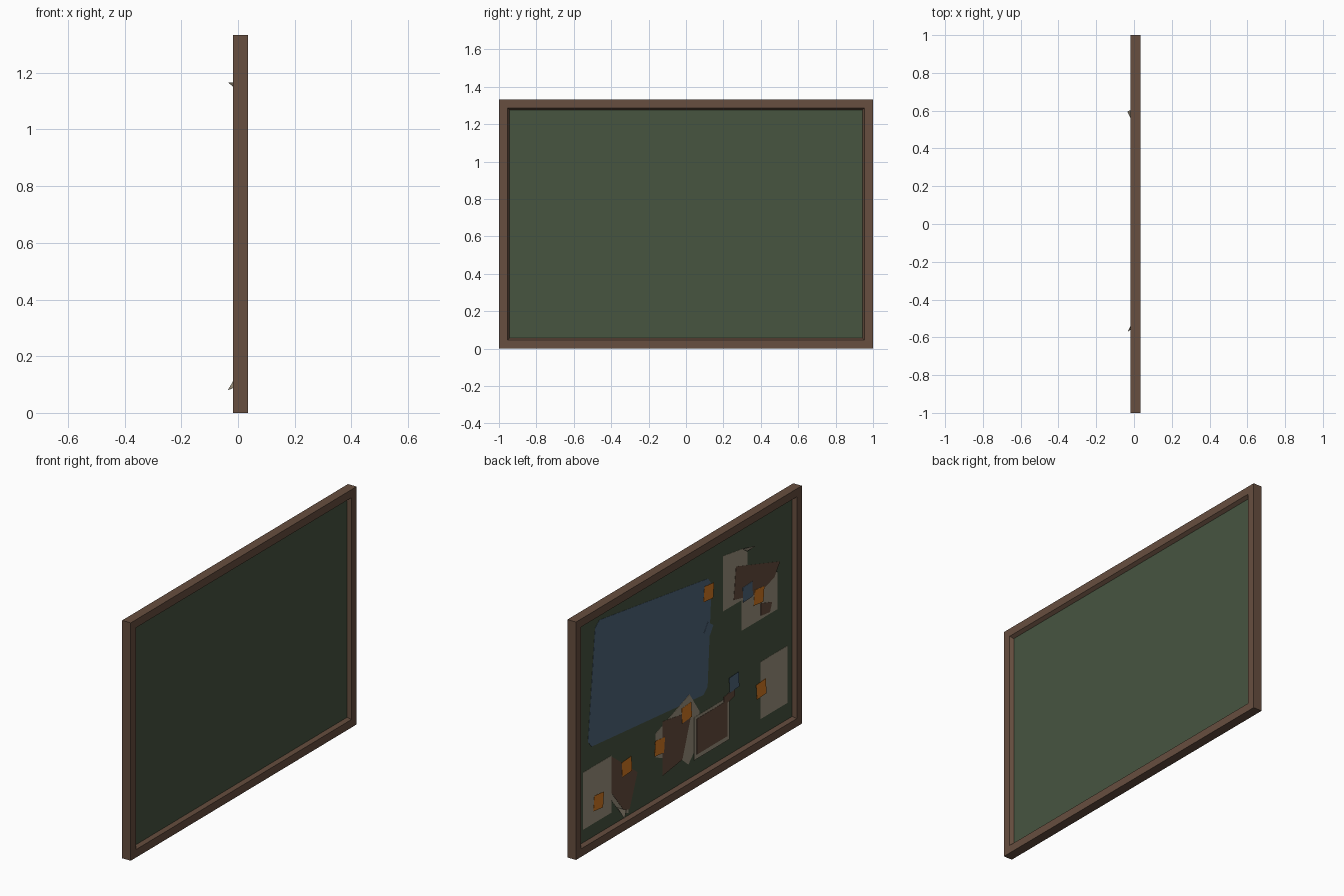
import bpy, bmesh, math

if "Cube" in bpy.data.objects:
    bpy.data.objects.remove(bpy.data.objects["Cube"])


def material(name, rgb):
    m = bpy.data.materials.new(name)
    m.diffuse_color = (*rgb, 1)
    m.use_nodes = True
    m.node_tree.nodes["Principled BSDF"].inputs["Base Color"].default_value = m.diffuse_color
    return m


BROWN = material("brown_wood", (0.135, 0.077, 0.05))
GREEN = material("board_green", (0.063, 0.09, 0.051))
TAN = material("tan_paper", (0.35, 0.30, 0.22))
BLUE = material("blue_paper", (0.08, 0.137, 0.207))
ORANGE = material("orange_note", (0.67, 0.20, 0.017))

H = 1.333           # board height
FACE = 0.002        # x of the pinned side of the panel


def finish(bm, name, mat):
    bmesh.ops.recalc_face_normals(bm, faces=bm.faces)
    me = bpy.data.meshes.new(name)
    bm.to_mesh(me)
    bm.free()
    me.materials.append(mat)
    ob = bpy.data.objects.new(name, me)
    bpy.context.collection.objects.link(ob)
    return ob


def sheet(name, mat, pts, layer):
    """Thin plate on the pinned side; points are (y, z) or (y, z, lift)."""
    x = FACE - 0.0015 * layer
    bm = bmesh.new()
    rows = []
    for dx in (0, 0.0012):
        rows.append([bm.verts.new((x + dx - (p[2] if len(p) > 2 else 0), p[0], p[1]))
                     for p in pts])
    a, b = rows
    bm.faces.new(a)
    bm.faces.new(b[::-1])
    for i in range(len(a)):
        j = (i + 1) % len(a)
        bm.faces.new((a[i], b[i], b[j], a[j]))
    return finish(bm, name, mat)


def rect(y0, y1, z0, z1):
    return [(y0, z0), (y1, z0), (y1, z1), (y0, z1)]


def note(name, mat, y, z, size=0.085, turn=5, layer=5):
    r = size / math.sqrt(2)
    pts = [(y + r * math.cos(math.radians(45 + turn + 90 * k)),
            z + r * math.sin(math.radians(45 + turn + 90 * k))) for k in range(4)]
    return sheet(name, mat, pts, layer)


# frame: bevelled section swept round the rectangle
section = [(0, -0.018), (0.045, -0.018), (0.057, FACE),
           (0.057, 0.016), (0.045, 0.035), (0, 0.035)]
bm = bmesh.new()
rings = []
for sy, top in ((-1, 0), (1, 0), (1, 1), (-1, 1)):
    rings.append([bm.verts.new((x, sy * (1 - d), H - d if top else d))
                  for d, x in section])
n = len(section)
for k in range(4):
    r, s = rings[k], rings[(k + 1) % 4]
    for i in range(n):
        j = (i + 1) % n
        bm.faces.new((r[i], r[j], s[j], s[i]))
finish(bm, "frame", BROWN)

# green panel
bm = bmesh.new()
bmesh.ops.create_cube(bm, size=1)
for v in bm.verts:
    v.co = (FACE if v.co.x < 0 else 0.016, v.co.y * 1.89, H / 2 + v.co.z * (H - 0.11))
finish(bm, "panel", GREEN)

# large blue sheet with clipped corners
corners = [(0.80, 1.255), (-0.23, 1.11), (-0.19, 0.475), (0.87, 0.57)]
pts = []
for i, c in enumerate(corners):
    for o in (corners[i - 1], corners[(i + 1) % 4]):
        d = math.dist(c, o)
        pts.append(tuple(c[k] + (o[k] - c[k]) * 0.035 / d for k in (0, 1)))
sheet("blue_sheet", BLUE, pts, 1)
note("blue_tab", BLUE, -0.2, 0.83, 0.06, 35, 2)

# upper cluster of papers, with one lifted corner
sheet("upper_paper", TAN, [(-0.33, 0.88), (-0.54, 0.88), (-0.545, 1.13), (-0.50, 1.165), (-0.33, 1.19)], 1)
sheet("upper_paper_curl", TAN, [(-0.545, 1.135), (-0.50, 1.165), (-0.57, 1.165, 0.034)], 1)
sheet("upper_wide_paper", TAN, rect(-0.81, -0.49, 0.71, 0.92), 2)
sheet("upper_brown_paper", BROWN, [(-0.44, 1.09), (-0.83, 0.97), (-0.78, 0.90), (-0.64, 0.86), (-0.42, 0.91)], 3)
sheet("upper_brown_scrap", BROWN, [(-0.66, 0.80), (-0.76, 0.77), (-0.74, 0.72), (-0.66, 0.73)], 3)

# side papers
sheet("right_paper", TAN, rect(-0.90, -0.66, 0.15, 0.47), 1)
sheet("left_paper", TAN, rect(0.66, 0.91, 0.13, 0.45), 1)

# lower left brown sheet with a lifted tan corner
sheet("left_tan_under", TAN, [(0.66, 0.26), (0.66, 0.20), (0.58, 0.10), (0.51, 0.07), (0.50, 0.12)], 1)
sheet("left_brown_paper", BROWN, [(0.66, 0.445), (0.43, 0.27), (0.50, 0.09), (0.55, 0.10), (0.66, 0.24)], 2)
sheet("left_paper_curl", TAN, [(0.61, 0.14), (0.53, 0.095), (0.595, 0.08, 0.035)], 2)

# lower middle papers
sheet("middle_paper", TAN, [(0.27, 0.425), (-0.03, 0.53), (-0.12, 0.40), (-0.12, 0.24),
                            (-0.02, 0.14), (0.05, 0.20), (0.27, 0.29)], 2)
sheet("middle_brown_paper", BROWN, [(0.21, 0.47), (-0.05, 0.43), (0.035, 0.19), (0.21, 0.165)], 3)
sheet("middle_wide_paper", TAN, rect(-0.38, -0.07, 0.145, 0.385), 3)
sheet("middle_wide_brown", BROWN, rect(-0.36, -0.09, 0.17, 0.37), 4)
sheet("middle_brown_scrap", BROWN, [(-0.33, 0.35), (-0.43, 0.37), (-0.43, 0.42), (-0.33, 0.40)], 4)

# square notes
for i, (y, z) in enumerate([(-0.64, 0.85), (-0.66, 0.32), (-0.195, 1.04), (0.53, 0.34),
                            (0.78, 0.24), (0.0, 0.44), (0.24, 0.34)]):
    note("orange_note_%d" % (i + 1), ORANGE, y, z, turn=(6, -4)[i % 2])
for i, (y, z) in enumerate([(-0.54, 0.91), (-0.42, 0.45)]):
    note("blue_note_%d" % (i + 1), BLUE, y, z, turn=-3)
